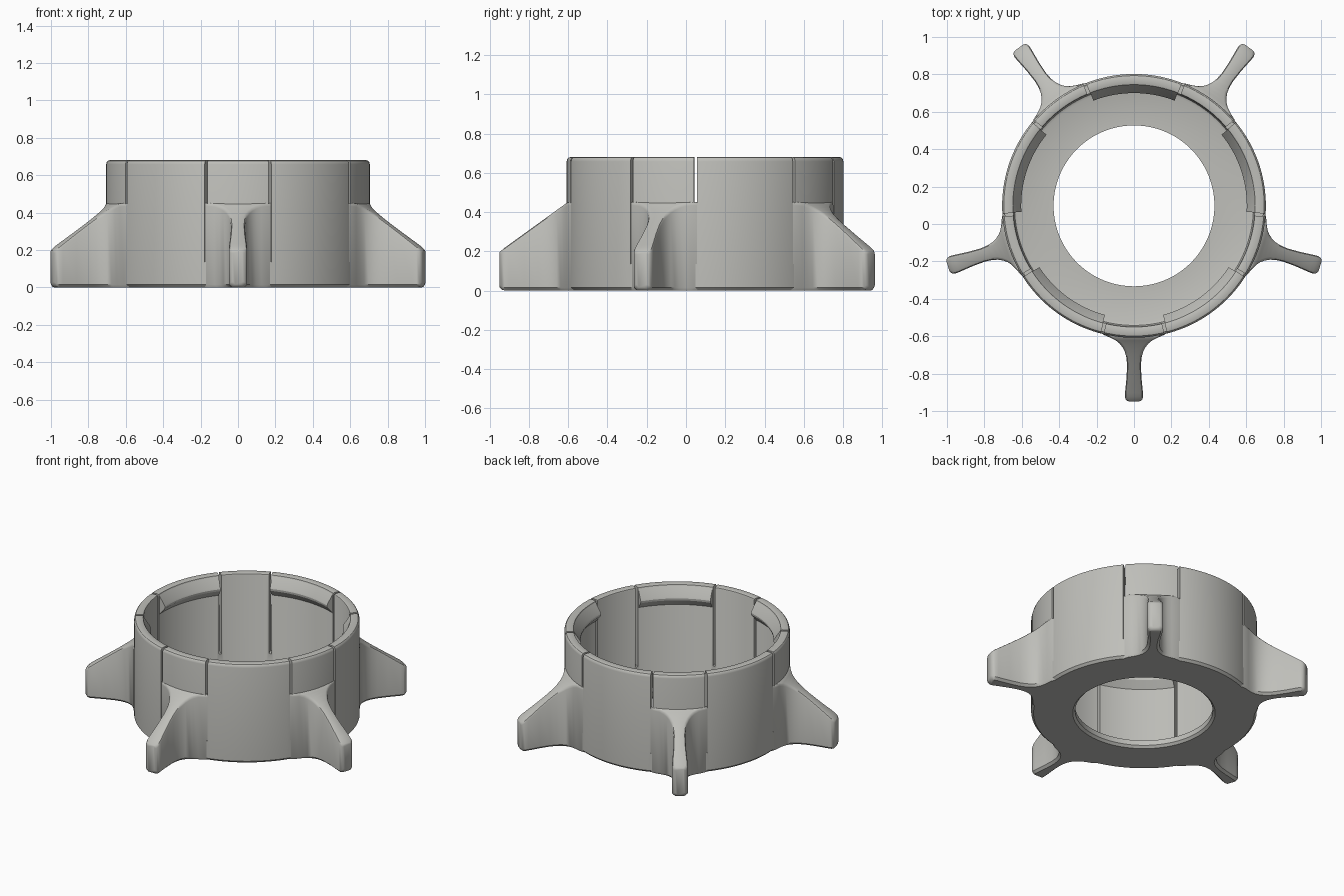
import bpy, bmesh, math
from mathutils import Matrix

if "Cube" in bpy.data.objects:
    bpy.data.objects.remove(bpy.data.objects["Cube"])

CY = 0.097          # ring centre in y
SLOT = 22           # half angle of each snap tab, degrees
SEG = 180

grey = bpy.data.materials.new("light warm grey")
grey.diffuse_color = (0.52, 0.52, 0.49, 1)
grey.use_nodes = True
grey.node_tree.nodes["Principled BSDF"].inputs["Base Color"].default_value = grey.diffuse_color


def finish(name, bm, angle=None):
    bmesh.ops.recalc_face_normals(bm, faces=bm.faces)
    me = bpy.data.meshes.new(name)
    bm.to_mesh(me)
    bm.free()
    ob = bpy.data.objects.new(name, me)
    bpy.context.collection.objects.link(ob)
    ob.location.y = CY
    me.materials.append(grey)
    if angle:
        smooth(ob, angle)
    return ob


def smooth(ob, angle):
    bpy.ops.object.select_all(action='DESELECT')
    bpy.context.view_layer.objects.active = ob
    ob.select_set(True)
    bpy.ops.object.shade_smooth_by_angle(angle=math.radians(angle))


def loft(bm, rings, closed):
    """Skin a list of equal closed cross-sections."""
    vs = [[bm.verts.new(p) for p in ring] for ring in rings]
    n = len(vs[0])
    pairs = list(zip(vs, vs[1:])) + ([(vs[-1], vs[0])] if closed else [])
    for a, b in pairs:
        for i in range(n):
            j = (i + 1) % n
            bm.faces.new((a[i], a[j], b[j], b[i]))
    if not closed:
        bm.faces.new(vs[0])
        bm.faces.new(vs[-1])


def sweep(bm, profile, a0, a1, steps, closed=False):
    """Sweep an (r, z) profile round the z axis."""
    rings = []
    for i in range(steps if closed else steps + 1):
        a = math.radians(a0 + (a1 - a0) * i / steps)
        rings.append([(r * math.cos(a), r * math.sin(a), z) for r, z in profile])
    loft(bm, rings, closed)


# cup: flanged floor with a round hole, and an upright wall
cup_profile = [(0.43, 0.015), (0.445, 0), (0.69, 0), (0.705, 0.015),
               (0.705, 0.658), (0.702, 0.67), (0.696, 0.677), (0.686, 0.68),
               (0.655, 0.68), (0.648, 0.677), (0.645, 0.67),
               (0.645, 0.07), (0.639, 0.056), (0.625, 0.05), (0.43, 0.05)]
bm = bmesh.new()
sweep(bm, cup_profile, 0, 360, SEG, closed=True)
cup = finish("cup", bm)

# slots that free the snap tabs
bm = bmesh.new()
for k in range(5):
    for s in (-SLOT, SLOT):
        a = math.radians(18 + 72 * k + s)
        m = (Matrix.Rotation(a, 4, 'Z') @ Matrix.Translation((0.68, 0, 0.435))
             @ Matrix.Diagonal((0.16, 0.015, 0.6, 1)))
        bmesh.ops.create_cube(bm, size=1, matrix=m)
cutter = finish("slot_cutter", bm)
cutter.hide_render = True
cutter.hide_viewport = True
mod = cup.modifiers.new("slots", 'BOOLEAN')
mod.operation = 'DIFFERENCE'
mod.solver = 'EXACT'
mod.object = cutter
bpy.context.view_layer.update()
cut_mesh = bpy.data.meshes.new_from_object(
    cup.evaluated_get(bpy.context.evaluated_depsgraph_get()))
cup.modifiers.clear()
cup.data = cut_mesh
bpy.data.objects.remove(cutter)
smooth(cup, 30)

# snap lips inside the top of each tab
lip_profile = [(0.66, 0.672), (0.648, 0.675), (0.607, 0.612), (0.603, 0.602),
               (0.605, 0.588), (0.646, 0.54), (0.66, 0.54)]
bm = bmesh.new()
for k in range(5):
    c = 18 + 72 * k
    sweep(bm, lip_profile, c - SLOT + 0.9, c + SLOT - 0.9, 22)
finish("snap_lips", bm, 25)

# grip fins: (radius, half width) stations, flared at the wall, rounded at the tip
stations = [(0.67, 0.19), (0.69, 0.162), (0.705, 0.125), (0.72, 0.097),
            (0.735, 0.078), (0.755, 0.062), (0.78, 0.049), (0.81, 0.041),
            (0.85, 0.037), (0.92, 0.04), (1.0, 0.048), (1.02, 0.049),
            (1.034, 0.045), (1.042, 0.038), (1.046, 0.027)]


def section(r, w):
    t = min(1, max(0, (r - 0.70) / 0.325))
    top = 0.45 - 0.235 * t - max(0, r - 1.025) * 0.9
    low = max(0, r - 1.03)
    b = min(0.016, w * 0.45)
    half = [(w - b, low), (w, low + 0.015), (w, top - b),
            (w - b * 0.3, top - b * 0.3), (w - b, top)]
    pts = half + [(-x, z) for x, z in reversed(half)]
    return [(r, y, z) for y, z in pts]


bm = bmesh.new()
for k in range(5):
    rot = Matrix.Rotation(math.radians(-90 + 72 * k), 3, 'Z')
    loft(bm, [[rot @ Matrix.Translation(p).translation for p in section(r, w)]
              for r, w in stations], False)
finish("grip_fins", bm, 35)
